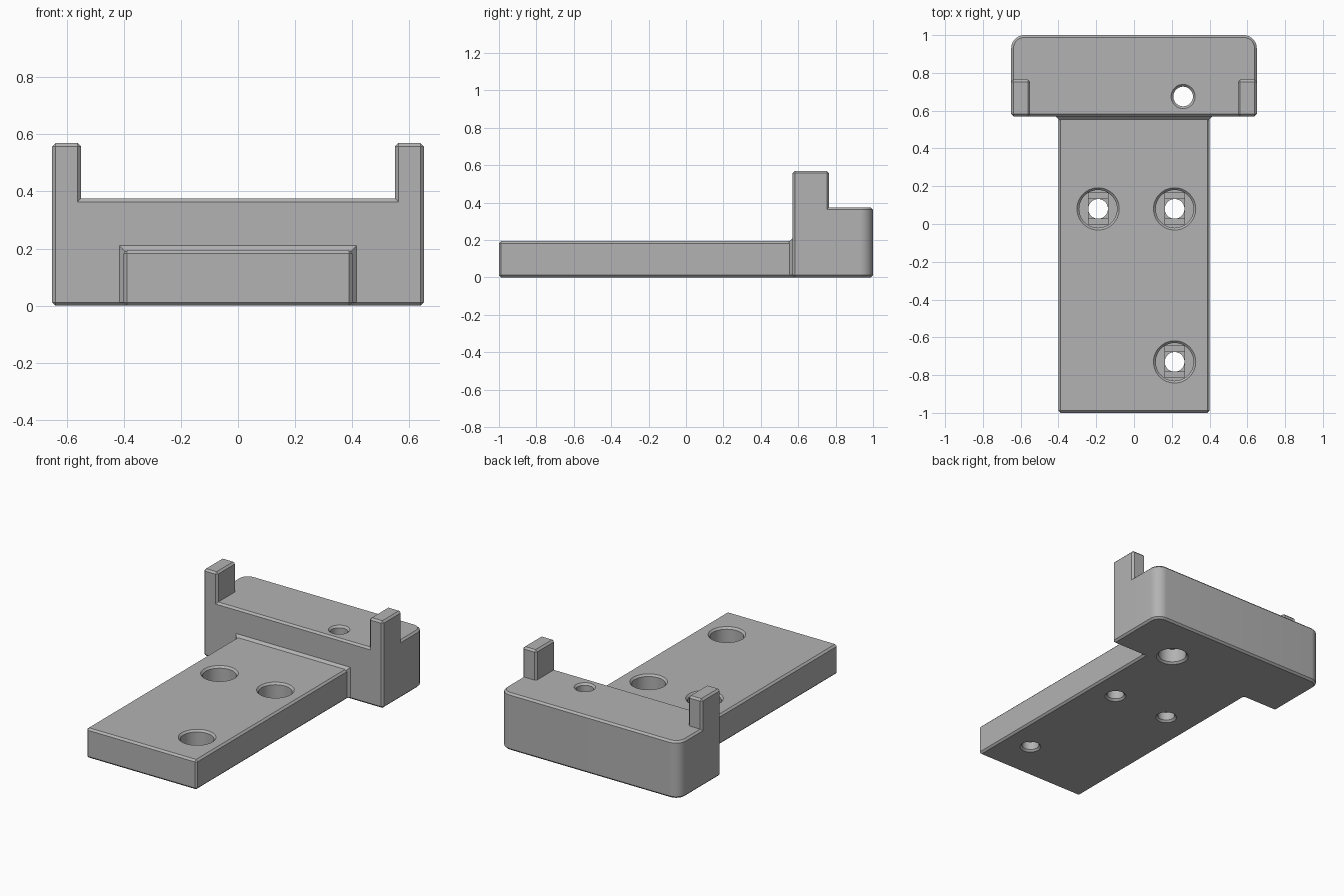
import bpy, bmesh, math
from mathutils import Matrix, Vector

old = bpy.data.objects.get("Cube")
if old:
    bpy.data.objects.remove(old, do_unlink=True)

CH = 0.012  # chamfer on outer edges

grey = bpy.data.materials.new("light grey plastic")
grey.use_nodes = True
colour = (0.45, 0.45, 0.45, 1)
grey.diffuse_color = colour
grey.node_tree.nodes["Principled BSDF"].inputs["Base Color"].default_value = colour


def finish(bm, name):
    bmesh.ops.recalc_face_normals(bm, faces=bm.faces)
    mesh = bpy.data.meshes.new(name)
    bm.to_mesh(mesh)
    bm.free()
    mesh.materials.append(grey)
    obj = bpy.data.objects.new(name, mesh)
    bpy.context.collection.objects.link(obj)
    return obj


def prism(name, outline, z0, z1, chamfer=0.0):
    """Extrude an outline in z and chamfer its sharp edges."""
    bm = bmesh.new()
    face = bm.faces.new([bm.verts.new((x, y, z0)) for x, y in outline])
    up = bmesh.ops.extrude_face_region(bm, geom=[face])["geom"]
    bmesh.ops.translate(bm, vec=(0, 0, z1 - z0),
                        verts=[v for v in up if isinstance(v, bmesh.types.BMVert)])
    bmesh.ops.recalc_face_normals(bm, faces=bm.faces)
    if chamfer:
        sharp = [e for e in bm.edges if e.calc_face_angle(0) > math.radians(40)]
        bmesh.ops.bevel(bm, geom=sharp, offset=chamfer, segments=1,
                        affect='EDGES', profile=0.5)
    return finish(bm, name)


def rect(x0, x1, y0, y1):
    return [(x0, y0), (x1, y0), (x1, y1), (x0, y1)]


def lathe(name, profile, x, y, steps=48):
    """Closed solid of revolution from (radius, z) points."""
    bm = bmesh.new()
    rings = []
    for r, z in profile:
        rings.append([bm.verts.new((x + r * math.cos(a), y + r * math.sin(a), z))
                      for a in (math.tau * i / steps for i in range(steps))])
    for lo, hi in zip(rings, rings[1:]):
        for i in range(steps):
            j = (i + 1) % steps
            bm.faces.new((lo[i], lo[j], hi[j], hi[i]))
    bm.faces.new(rings[0])
    bm.faces.new(rings[-1])
    return finish(bm, name)


def combine(base, tool, operation):
    mod = base.modifiers.new(operation.lower(), 'BOOLEAN')
    mod.operation, mod.solver, mod.object = operation, 'EXACT', tool
    bpy.context.view_layer.objects.active = base
    bpy.ops.object.modifier_apply(modifier=mod.name)
    bpy.data.objects.remove(tool, do_unlink=True)


# Rear block with two rounded back corners
R = 0.07
arc = [(0.65 - R + R * math.cos(a), 1 - R + R * math.sin(a))
       for a in (math.pi / 2 * i / 10 for i in range(11))]
half = [(0.65, 0.57)] + arc
body = prism("mounting_bracket", half + [(-x, y) for x, y in reversed(half)],
             0, 0.375, CH)

# Upright posts at both ends
for side in (-1, 1):
    x0, x1 = sorted((side * 0.55, side * 0.65))
    combine(body, prism("post", rect(x0, x1, 0.57, 0.765), 0, 0.57, CH), 'UNION')

# Long flat plate
combine(body, prism("plate", rect(-0.4, 0.4, -1, 0.7), 0, 0.195, CH), 'UNION')

# Sloped collar where the plate meets the block
bm = bmesh.new()
rings = [[bm.verts.new(p) for p in ((-w, y, CH), (w, y, CH), (w, y, h), (-w, y, h))]
         for w, h, y in ((0.396, 0.191, 0.55), (0.415, 0.21, 0.57), (0.415, 0.21, 0.6))]
for a, b in zip(rings, rings[1:]):
    for i in range(4):
        j = (i + 1) % 4
        bm.faces.new((a[i], a[j], b[j], b[i]))
bm.faces.new(rings[0])
bm.faces.new(rings[-1])
combine(body, finish(bm, "collar"), 'UNION')

# Counterbored plate holes with a stepped slot under each bore
r, bore, floor = 0.052, 0.1, 0.085
for x, y in ((-0.19, 0.08), (0.215, 0.08), (0.215, -0.73)):
    cut = [(r + 0.022, -0.01), (r, CH), (r, floor), (bore, floor),
           (bore, 0.183), (bore + 0.022, 0.205)]
    combine(body, lathe("hole_cutter", cut, x, y), 'DIFFERENCE')
    for length, depth in ((0.083, 0.01), (r, 0.02)):
        slot = prism("slot_cutter", rect(x - r, x + r, y - length, y + length),
                     floor - depth, floor + 0.02)
        combine(body, slot, 'DIFFERENCE')

# Block hole, wider from below
cut = [(0.107, -0.01), (0.085, CH), (0.085, 0.1), (r, 0.1),
       (r, 0.363), (r + 0.022, 0.385)]
combine(body, lathe("block_hole_cutter", cut, 0.26, 0.675), 'DIFFERENCE')

# One clean material slot, smooth curves with sharp edges
body.data.materials.clear()
body.data.materials.append(grey)
for p in body.data.polygons:
    p.material_index = 0
bpy.ops.object.select_all(action='DESELECT')
body.select_set(True)
bpy.context.view_layer.objects.active = body
bpy.ops.object.shade_smooth_by_angle(angle=math.radians(25))
